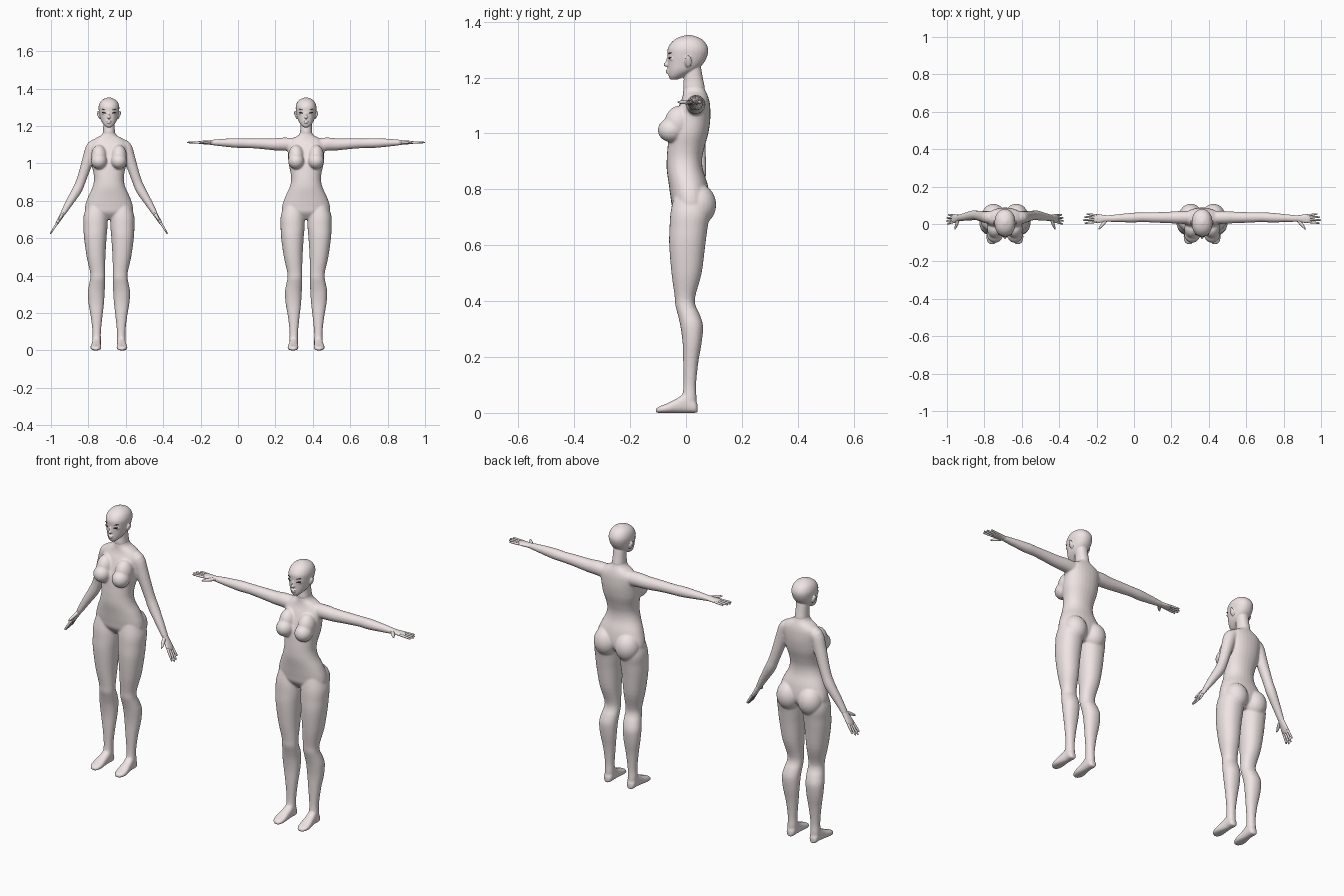
import bpy, bmesh, math
from mathutils import Vector, Matrix

if "Cube" in bpy.data.objects:
    bpy.data.objects.remove(bpy.data.objects["Cube"])


def material(name, col):
    m = bpy.data.materials.new(name)
    m.diffuse_color = (*col, 1)
    m.use_nodes = True
    m.node_tree.nodes["Principled BSDF"].inputs["Base Color"].default_value = m.diffuse_color
    return m


SKIN = material("skin", (0.86, 0.78, 0.77))
DARK = material("lash", (0.06, 0.05, 0.05))


def spline(rows, n=4):
    """Smoothly resample a list of number rows."""
    out = []
    for i in range(len(rows) - 1):
        a, b, c, d = (rows[max(0, min(len(rows) - 1, i + k))] for k in (-1, 0, 1, 2))
        for j in range(n):
            t = j / n
            out.append([0.5 * (2 * q + (r - p) * t + (2 * p - 5 * q + 4 * r - s) * t * t
                               + (3 * q - p - 3 * r + s) * t ** 3)
                        for p, q, r, s in zip(a, b, c, d)])
    return out + [list(rows[-1])]


def loft(bm, rings, sx=1, sides=28, power=0.92):
    """Skin rings of (centre, u axis, v axis); sx mirrors in x."""
    loops = []
    for c, u, v in rings:
        loop = []
        for k in range(sides):
            a = 2 * math.pi * k / sides
            co, si = (math.copysign(abs(f) ** power, f) for f in (math.cos(a), math.sin(a)))
            p = c + u * co + v * si
            loop.append(bm.verts.new((p.x * sx, p.y, p.z)))
        loops.append(loop)
    for a, b in zip(loops, loops[1:]):
        for k in range(sides):
            m = (k + 1) % sides
            bm.faces.new((a[k], a[m], b[m], b[k]))
    bm.faces.new(loops[0])
    bm.faces.new(loops[-1])


def stack(bm, rows, sx=1):
    """Horizontal sections: z, x min, x max, y front, y back."""
    loft(bm, [(Vector(((a + b) / 2, (f + k) / 2, z)), Vector(((b - a) / 2, 0, 0)),
               Vector((0, (k - f) / 2, 0))) for z, a, b, f, k in spline(rows)], sx)


def tube(bm, rows, sx=1, sides=20):
    """Limb along a path: x, y, z, radius in y, radius across."""
    pts = spline(rows)
    rings = []
    for i, p in enumerate(pts):
        t = Vector(pts[min(i + 1, len(pts) - 1)][:3]) - Vector(pts[max(i - 1, 0)][:3])
        v = Vector((0, 1, 0))
        v = (v - t * (v.dot(t) / t.dot(t))).normalized()
        rings.append((Vector(p[:3]), v * p[3], t.cross(v).normalized() * p[4]))
    loft(bm, rings, sx, sides, 1)


def ball(bm, c, r, tilt=0.0, axis='X'):
    m = Matrix.Translation(c) @ Matrix.Rotation(tilt, 4, axis) @ Matrix.Diagonal((*r, 1))
    bmesh.ops.create_uvsphere(bm, u_segments=24, v_segments=16, radius=1, matrix=m)


def finish(name, bm, x, voxel=0, smooth=5, mat=SKIN):
    bmesh.ops.recalc_face_normals(bm, faces=bm.faces)
    for f in bm.faces:
        f.smooth = True
    me = bpy.data.meshes.new(name)
    bm.to_mesh(me)
    bm.free()
    me.materials.append(mat)
    ob = bpy.data.objects.new(name, me)
    ob.location.x = x
    bpy.context.collection.objects.link(ob)
    if voxel:   # fuse the overlapping volumes into one soft surface
        r = ob.modifiers.new("fuse", 'REMESH')
        r.mode, r.voxel_size, r.use_smooth_shade = 'VOXEL', voxel, True
        s = ob.modifiers.new("soften", 'SMOOTH')
        s.factor, s.iterations = 0.5, smooth


# z, half width, y front, y back
TORSO = [(1.20, .029, -.004, .057), (1.17, .031, -.008, .064), (1.15, .042, -.010, .071),
         (1.135, .07, -.012, .078), (1.115, .094, -.018, .084), (1.09, .1, -.03, .087),
         (1.05, .097, -.045, .087), (1.0, .094, -.06, .08), (.95, .083, -.066, .066),
         (.91, .08, -.069, .058), (.87, .089, -.069, .061), (.82, .112, -.062, .077),
         (.77, .128, -.055, .085), (.735, .122, -.048, .08), (.70, .06, -.02, .05)]
HEAD = [(1.193, .012, -.056, -.03), (1.205, .026, -.062, -.005), (1.225, .040, -.064, .035),
        (1.25, .048, -.065, .062), (1.28, .054, -.066, .077), (1.305, .055, -.065, .079),
        (1.328, .047, -.05, .067), (1.343, .031, -.028, .047), (1.352, .008, 0, .018)]
NECK = [(1.26, .031, -.01, .05), (1.20, .0305, -.008, .06), (1.17, .032, -.010, .066),
        (1.155, .034, -.008, .066)]
# z, x inner, x outer, y front, y back
LEG = [(.79, .02, .112, -.04, .07), (.72, .008, .135, -.055, .085), (.66, .008, .136, -.059, .077),
       (.6, .013, .133, -.06, .069), (.5, .019, .119, -.052, .056), (.42, .021, .101, -.041, .034),
       (.385, .021, .1, -.038, .034), (.35, .021, .107, -.029, .05), (.31, .023, .113, -.02, .061),
       (.25, .027, .109, -.012, .056), (.18, .035, .097, -.01, .044), (.1, .043, .088, -.009, .036),
       (.05, .043, .089, -.014, .038), (.015, .045, .086, -.02, .038)]
# y, x centre, half width, top z
FOOT = [(.042, .066, .009, .03), (.032, .066, .021, .045), (0, .066, .023, .07),
        (-.03, .068, .025, .053), (-.07, .07, .029, .033), (-.096, .07, .023, .023),
        (-.109, .068, .009, .014)]
ARM_RADII = [(.035, .036), (.034, .035), (.031, .032), (.028, .028), (.0255, .0255),
             (.026, .026), (.021, .020), (.017, .013)]
SPREAD = [(.06, .035, 1.10), (.12, .035, 1.103), (.17, .035, 1.102), (.25, .035, 1.106),
          (.32, .036, 1.108), (.37, .034, 1.109), (.45, .031, 1.111), (.515, .029, 1.112)]
LOWERED = [(.05, .035, 1.095), (.086, .035, 1.088), (.108, .038, 1.03), (.128, .042, .97),
           (.150, .046, .905), (.172, .046, .855), (.215, .038, .785), (.25, .032, .725)]


def build_hand(name, x, wrist, d):
    bm = bmesh.new()
    d = Vector(d).normalized()
    w = Vector((0, -1, 0))
    w = (w - d * w.dot(d)).normalized()
    wrist = Vector(wrist)

    def row(along, side, r1, r2, drop=0):
        return (*(wrist + d * along + w * side + d.cross(w) * drop), r1, r2)
    for s in (1, -1):
        # palm
        tube(bm, [row(-.012, 0, .0165, .0125), row(.012, 0, .019, .011), row(.04, 0, .024, .009),
                  row(.057, 0, .0235, .007), row(.064, 0, .018, .004)], s)
        # fingers
        for k, length in enumerate((.044, .058, .063, .056)):
            base = -.018 + .012 * k
            tip = base * 1.35
            tube(bm, [row(.05, base, .006, .006), row(.057 + length * .5, (base + tip) / 2, .0055, .0055),
                      row(.053 + length, tip, .004, .004), row(.058 + length, tip, .001, .001)], s, 10)
        # thumb
        tube(bm, [row(-.002, .008, .008, .008), row(.014, .028, .009, .008),
                  row(.03, .047, .006, .006), row(.038, .058, .002, .002)], s, 10)
    finish(name, bm, x)


def build_figure(tag, x, path, hand_dir):
    # body with limbs
    bm = bmesh.new()
    stack(bm, [(z, -h, h, f, b) for z, h, f, b in TORSO])
    for s in (1, -1):
        stack(bm, LEG, s)
        loft(bm, [(Vector((c, y, t / 2)), Vector((h, 0, 0)), Vector((0, 0, t / 2)))
                  for y, c, h, t in spline(FOOT)], s, power=0.8)
        tube(bm, [p + r for p, r in zip(path, ARM_RADII)], s)
        ball(bm, (s * .053, -.053, 1.012), (.043, .048, .043))
        ball(bm, (s * .053, -.027, 1.04), (.042, .05, .06), -.25)
        ball(bm, (s * .061, .045, .745), (.062, .063, .073))
    finish(tag + "_body", bm, x, .005, 4)
    build_hand(tag + "_hands", x, path[-1], hand_dir)

    # head, neck, nose, lips, ears
    bm = bmesh.new()
    for rows in (HEAD, NECK):
        stack(bm, [(z, -h, h, f, b) for z, h, f, b in rows])
    ball(bm, (0, -.065, 1.247), (.009, .016, .009))
    ball(bm, (0, -.062, 1.260), (.006, .010, .02), -.25)
    ball(bm, (0, -.062, 1.226), (.014, .010, .005))
    ball(bm, (0, -.062, 1.218), (.012, .010, .005))
    for s in (1, -1):
        ball(bm, (s * .055, .008, 1.258), (.006, .013, .023), s * .35, 'Y')
        ball(bm, (s * .026, -.047, 1.268), (.013, .0125, .009))
    finish(tag + "_head", bm, x, .003, 3)

    # eyelashes and brows
    bm = bmesh.new()
    for s in (1, -1):
        for z, rx, rz in ((1.270, .012, .004), (1.287, .013, .0018)):
            m = (Matrix.Translation((s * .026, -.0575, z)) @ Matrix.Rotation(s * .35, 4, 'Z')
                 @ Matrix.Rotation(-s * .2, 4, 'Y') @ Matrix.Diagonal((rx, .004, rz, 1)))
            bmesh.ops.create_uvsphere(bm, u_segments=16, v_segments=8, radius=1, matrix=m)
    finish(tag + "_lashes", bm, x, mat=DARK)


build_figure("lowered_arms", -.69, LOWERED, (.062, -.008, -.1))
build_figure("spread_arms", .364, SPREAD, (1, 0, 0))
